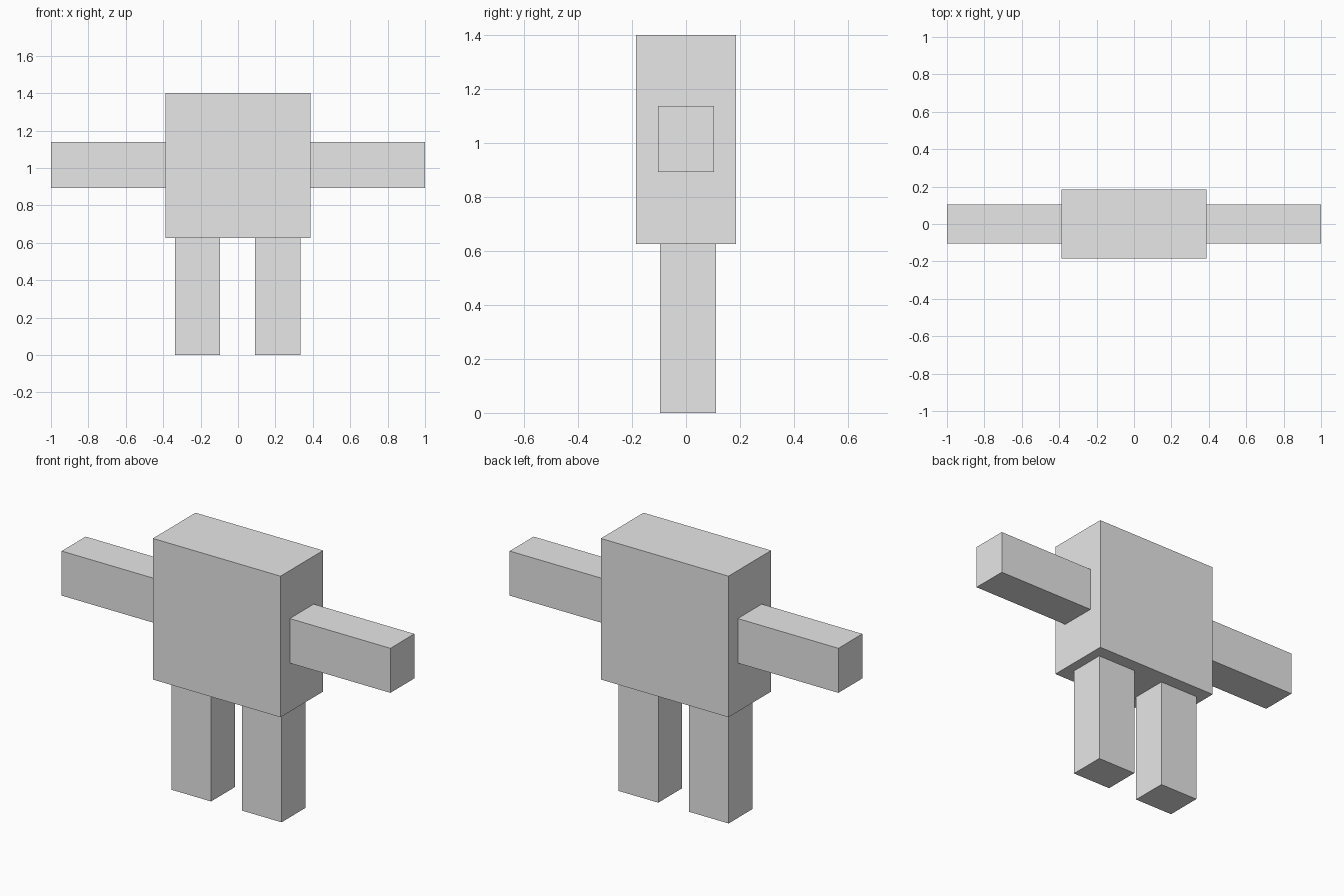
import bpy

if "Cube" in bpy.data.objects:
    bpy.data.objects.remove(bpy.data.objects["Cube"])

# one plain grey for the whole figure
grey = bpy.data.materials.new("light_grey")
grey.diffuse_color = (0.8, 0.8, 0.8, 1.0)
grey.use_nodes = True
grey.node_tree.nodes["Principled BSDF"].inputs["Base Color"].default_value = grey.diffuse_color


def box(name, x, y, z):
    """Box spanning the given (min, max) range on each axis."""
    spans = (x, y, z)
    bpy.ops.mesh.primitive_cube_add(size=1, location=[(a + b) / 2 for a, b in spans])
    ob = bpy.context.object
    ob.name = name
    ob.scale = [b - a for a, b in spans]
    bpy.ops.object.transform_apply(location=False, rotation=False, scale=True)
    ob.data.materials.append(grey)
    return ob


# torso block
box("torso", (-0.388, 0.388), (-0.185, 0.185), (0.626, 1.402))

# arms stretched out to the sides
box("left_arm", (-1.0, -0.388), (-0.104, 0.104), (0.893, 1.138))
box("right_arm", (0.388, 1.0), (-0.104, 0.104), (0.893, 1.138))

# legs, set slightly towards the back
box("left_leg", (-0.337, -0.096), (-0.097, 0.111), (0.0, 0.626))
box("right_leg", (0.091, 0.333), (-0.097, 0.111), (0.0, 0.626))
